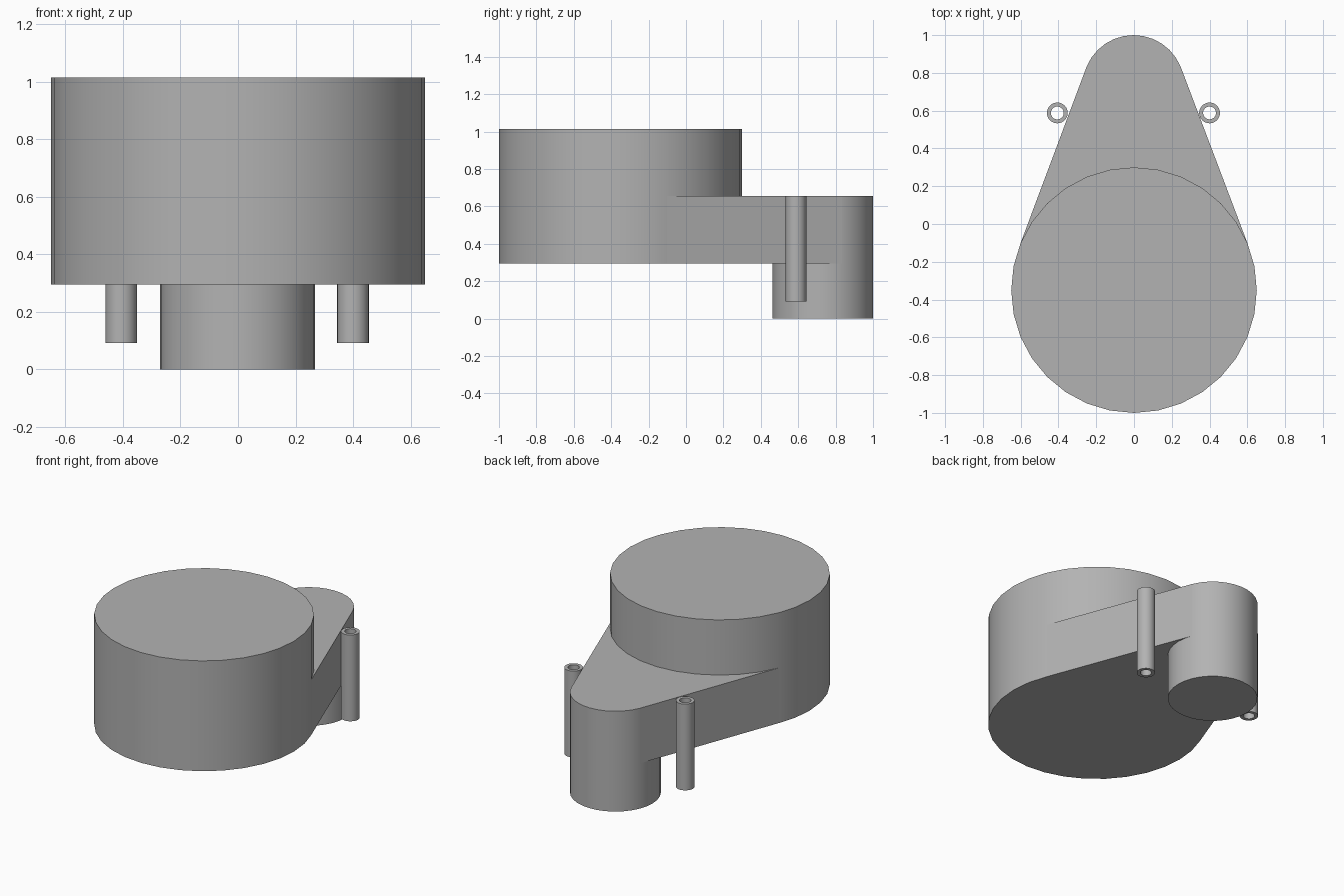
import bpy, bmesh
from math import cos, sin, pi, radians
from mathutils import Matrix

cube = bpy.data.objects.get("Cube")
if cube:
    bpy.data.objects.remove(cube)

grey = bpy.data.materials.new("plain grey")
grey.use_nodes = True
colour = (0.45, 0.45, 0.45, 1)
grey.diffuse_color = colour
grey.node_tree.nodes["Principled BSDF"].inputs["Base Color"].default_value = colour

SIDES = 32
LOW, MID, HIGH = 0.295, 0.655, 1.015   # arm underside, arm top, drum top
DRUM = (0, -0.35, 0.65)                # centre x, centre y, radius
POST = (-0.002, 0.731, 0.269)


def finish(name, bm):
    bmesh.ops.recalc_face_normals(bm, faces=bm.faces)
    mesh = bpy.data.meshes.new(name)
    bm.to_mesh(mesh)
    bm.free()
    mesh.materials.append(grey)
    obj = bpy.data.objects.new(name, mesh)
    bpy.context.collection.objects.link(obj)
    bpy.ops.object.select_all(action='DESELECT')
    obj.select_set(True)
    bpy.context.view_layer.objects.active = obj
    bpy.ops.object.shade_smooth_by_angle(angle=radians(30))


def cylinder(name, circle, bottom, top):
    x, y, r = circle
    bm = bmesh.new()
    bmesh.ops.create_cone(bm, cap_ends=True, segments=SIDES, radius1=r, radius2=r,
                          depth=top - bottom,
                          matrix=Matrix.Translation((x, y, (bottom + top) / 2)))
    finish(name, bm)


def prism(name, outline, bottom, top):
    bm = bmesh.new()
    face = bm.faces.new([bm.verts.new((x, y, bottom)) for x, y in outline])
    new = bmesh.ops.extrude_face_region(bm, geom=[face], use_keep_orig=True)["geom"]
    bmesh.ops.translate(bm, vec=(0, 0, top - bottom),
                        verts=[v for v in new if isinstance(v, bmesh.types.BMVert)])
    finish(name, bm)


def tube(name, x, y, outer, inner, bottom, top):
    # Revolve a closed rectangular section around the tube axis
    section = [(inner, bottom), (outer, bottom), (outer, top), (inner, top)]
    bm = bmesh.new()
    rings = []
    for i in range(SIDES):
        a = 2 * pi * i / SIDES
        rings.append([bm.verts.new((x + r * cos(a), y + r * sin(a), z)) for r, z in section])
    for i in range(SIDES):
        p, q = rings[i - 1], rings[i]
        for j in range(4):
            bm.faces.new((p[j - 1], q[j - 1], q[j], p[j]))
    finish(name, bm)


# Main drum and the smaller post behind it
cylinder("drum", DRUM, LOW, HIGH)
cylinder("post", POST, 0, MID)

# Tapered arm, its sides tangent to both cylinders
tangent = 2 * pi * 2 / SIDES
arm = []
for circle, angle in ((DRUM, pi - tangent), (DRUM, tangent), (POST, tangent), (POST, pi - tangent)):
    arm.append((circle[0] + circle[2] * cos(angle), circle[1] + circle[2] * sin(angle)))
prism("arm", arm, LOW, MID)

# Hollow screw tubes on either side of the arm
for side, sign in (("left", 1), ("right", -1)):
    tube(side + "_tube", sign * 0.403 - 0.003, 0.588, 0.055, 0.034, 0.092, MID)
